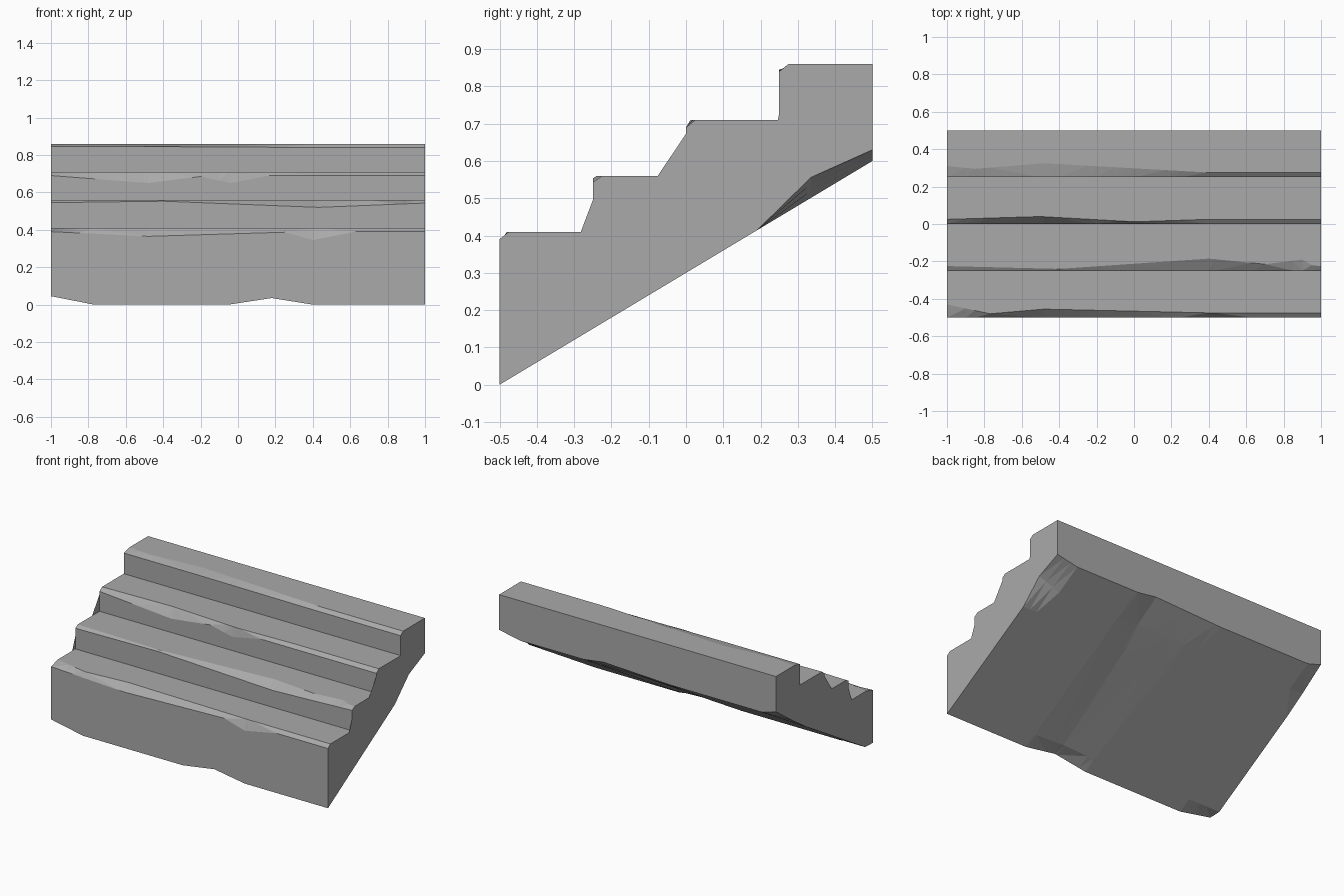
import bpy
import bmesh

default_cube = bpy.data.objects.get("Cube")
if default_cube:
    bpy.data.objects.remove(default_cube, do_unlink=True)


def make_material(name, color):
    material = bpy.data.materials.new(name)
    material.use_nodes = True
    material.diffuse_color = color
    shader = material.node_tree.nodes["Principled BSDF"]
    shader.inputs["Base Color"].default_value = color
    return material


def sample(keys, x):
    """Linear interpolation through (x, value) keys, held constant past the ends."""
    if x <= keys[0][0]:
        return keys[0][1]
    for (left_x, left_value), (right_x, right_value) in zip(keys, keys[1:]):
        if x <= right_x:
            blend = (x - left_x) / (right_x - left_x)
            return left_value + blend * (right_value - left_value)
    return keys[-1][1]


# Worn nosing of each step, from lowest to highest: how deep the tread is chipped
tread_wear = [
    [(-1, .07), (-.77, .02), (-.48, .045), (.4, .025), (1, .025)],
    [(-1, .025), (-.4, .01), (.4, .065), (.7, .035), (.9, .06), (.95, .03), (1, .025)],
    [(-1, .025), (-.5, .04), (0, .012), (.4, .025), (1, .025)],
    [(-1, .06), (-.85, .045), (-.48, .075), (.4, .025), (1, .025)],
]
# How far the riser is chipped below the tread
riser_wear = [
    [(-1, .02), (-.48, .045), (.25, .023), (.4, .065), (.63, .02), (1, .02)],
    [(-1, .015), (-.4, .007), (.43, .04), (1, .017)],
    [(-1, .02), (-.48, .06), (-.2, .025), (-.04, .06), (.17, .02), (1, .02)],
    [(-1, .015), (-.48, .015), (.4, .02), (1, .02)],
]
# Chips in the sloping underside, as (y of the row, lift along x), back to front
underside_wear = [
    (.5, [(-1, .03), (-.9, 0), (-.24, 0), (.25, .02), (.39, 0), (.85, 0), (1, .03)]),
    (.335, [(-1, .01), (-.9, 0), (-.1, 0), (.25, .012), (.4, 0), (.85, 0), (1, .055)]),
    (.19, [(-.1, 0), (.22, .01), (.4, 0)]),
    (-.42, [(-.05, 0), (.18, .01), (.4, 0)]),
    (-.5, [(-1, .045), (-.77, 0), (-.05, 0), (.18, .035), (.4, 0)]),
]

STEP_DEPTH, STEP_RISE, FIRST_TOP = .25, .15, .41
SLOPE = .6


def cross_section(x):
    """Closed outline of the flight at x: up the steps, then down the underside."""
    outline = []
    for step, (tread, riser) in enumerate(zip(tread_wear, riser_wear)):
        front = -.5 + step * STEP_DEPTH
        top = FIRST_TOP + step * STEP_RISE
        if step:
            outline.append((front, top - STEP_RISE))
        outline.append((front, top - sample(riser, x)))
        outline.append((front + sample(tread, x), top))
    outline.append((.5, top))
    for y, lift in underside_wear:
        outline.append((y, SLOPE * (y + .5) + sample(lift, x)))
    return outline


# Stone flight: loft the outline through every station where the wear changes
all_keys = tread_wear + riser_wear + [lift for _, lift in underside_wear]
stations = sorted({x for keys in all_keys for x, _ in keys})

bm = bmesh.new()
rings = [[bm.verts.new((x, y, z)) for y, z in cross_section(x)] for x in stations]
for ring, following in zip(rings, rings[1:]):
    for i in range(len(ring)):
        j = (i + 1) % len(ring)
        bm.faces.new((ring[i], ring[j], following[j], following[i]))
bm.faces.new(rings[0])
bm.faces.new(rings[-1])
bmesh.ops.triangulate(bm, faces=bm.faces[:])
bmesh.ops.recalc_face_normals(bm, faces=bm.faces[:])

mesh = bpy.data.meshes.new("stone_steps")
bm.to_mesh(mesh)
bm.free()
mesh.materials.append(make_material("stone grey", (.4, .4, .4, 1)))
steps = bpy.data.objects.new("stone_steps", mesh)
bpy.context.collection.objects.link(steps)
